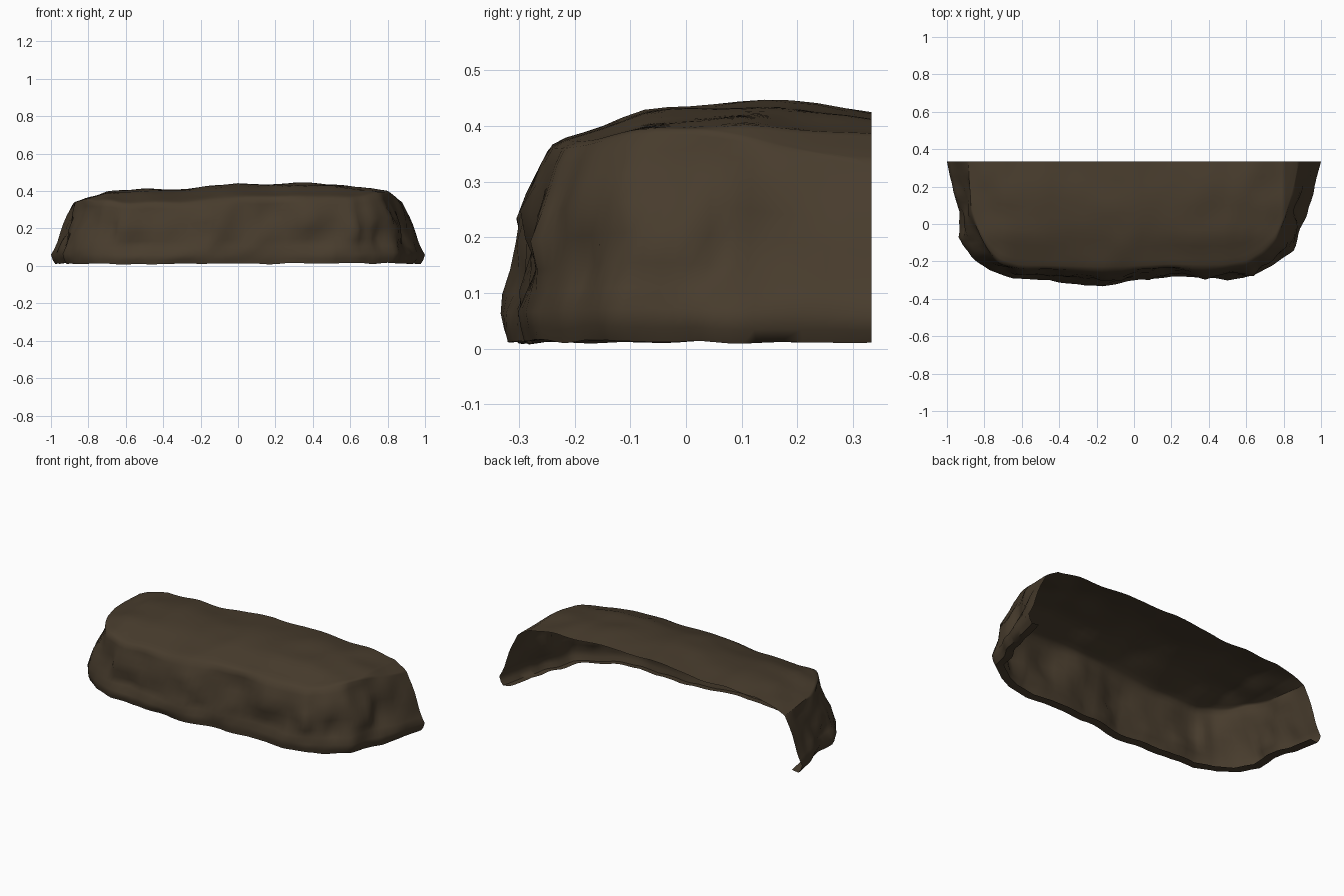
import bpy, bmesh, math
from mathutils import Vector, noise

if "Cube" in bpy.data.objects:
    bpy.data.objects.remove(bpy.data.objects["Cube"])

# Half-rock shell: open at the back and underneath
BACK = 0.333
# paired plan outlines: (foot x, foot y, crest x, crest y), left back round to right back
PLAN = [(-1, .333, -.885, .333), (-.97, .2, -.88, .2), (-.94, .06, -.87, .06),
        (-.935, -.07, -.83, -.06), (-.87, -.17, -.78, -.15), (-.77, -.245, -.72, -.21),
        (-.65, -.3, -.62, -.245), (-.4, -.318, -.4, -.25), (-.17, -.333, -.17, -.255),
        (0, -.312, 0, -.25), (.2, -.283, .2, -.24), (.5, -.303, .48, -.245),
        (.64, -.28, .6, -.22), (.75, -.225, .68, -.17), (.85, -.14, .76, -.09),
        (.91, 0, .81, .03), (.95, .12, .845, .15), (1, .333, .885, .333)]
# wall section: height and how far out from crest to foot line
WALL = [(.012, .8), (.035, .92), (.065, 1), (.1, .84), (.14, .7), (.19, .58),
        (.24, .45), (.29, .28), (.325, .13)]
# top skyline across x, and drop along y
SKY = [(-1, .06), (-.89, .335), (-.82, .365), (-.7, .4), (-.5, .415), (-.3, .412), (-.15, .43),
       (0, .445), (.15, .438), (.33, .449), (.6, .432), (.8, .402), (.88, .345), (1, .07)]
DROP = [(-.34, -.12), (-.25, -.075), (-.15, -.045), (-.06, -.015), (.12, 0), (.22, -.005), (.333, -.02)]


def interp(table, x):
    for (a, fa), (b, fb) in zip(table, table[1:]):
        if x <= b:
            return fa + (fb - fa) * max(0, (x - a) / (b - a))
    return table[-1][1]


def top_z(x, y):
    end = max(0, 1 - max(0, abs(x) - .6) / .25)
    return interp(SKY, x) + interp(DROP, y) * (.35 + .65 * end)


def rough(p, scale, seed):
    return noise.noise(Vector(p) * scale + Vector((seed, seed * 2, 3)))


# subdivide the plan outline into columns
STEPS = 5
cols = []
for a, b in zip(PLAN, PLAN[1:]):
    cols += [[p + (q - p) * i / STEPS for p, q in zip(a, b)] for i in range(STEPS)]
cols.append(PLAN[-1])

bm = bmesh.new()
TOP_ROWS = 14
grid, soften = [], []
for fx, fy, cx, cy in cols:
    column = []
    out = Vector((fx - cx, fy - cy, 0)).normalized()
    free = min(1, max(0, (BACK - fy) / .15))       # keep the cut back edge straight
    crest = top_z(cx, cy)
    # side wall with chipped dents
    for z, k in WALL:
        p = Vector((cx + (fx - cx) * k, cy + (fy - cy) * k, z * crest / .36))
        dent = .045 * rough(p, 5.5, 1) + .022 * rough(p, 13, 4) - .006
        p += out * dent * (.4 if z < .08 else 1) * free
        if z < .05:
            p.z += .009 * rough((fx, fy, 0), 9, 7)
        p.y = min(BACK, max(-BACK, p.y))
        column.append(bm.verts.new(p))
    # narrow lip turned inward under the foot
    lip = column[0].co - out * .045
    lip.y = min(BACK, lip.y) if free else BACK
    lip.z += .006
    column.insert(0, bm.verts.new(lip))
    # top slab running from the crest to the back edge
    for j in range(TOP_ROWS + 1):
        t = (j / TOP_ROWS) ** 1.2
        x, y = cx, cy + (BACK - cy) * t
        z = top_z(x, y) + .010 * rough((x, y, 0), 7, 2) - .002
        column.append(bm.verts.new((x, y, z)))
    grid.append(column)
    soften += column[8:14]

for a, b in zip(grid, grid[1:]):
    for j in range(len(a) - 1):
        bm.faces.new((a[j], b[j], b[j + 1], a[j + 1]))
# round off the crest
soft = [v for v in soften if v.co.y < BACK - .02]
for _ in range(2):
    bmesh.ops.smooth_vert(bm, verts=soft, factor=.5, use_axis_x=True, use_axis_y=True, use_axis_z=True)
bmesh.ops.remove_doubles(bm, verts=bm.verts, dist=.0005)
bmesh.ops.dissolve_degenerate(bm, edges=bm.edges, dist=.0005)

mesh = bpy.data.meshes.new("rock_shell")
bm.to_mesh(mesh)
bm.free()
rock = bpy.data.objects.new("rock_shell", mesh)
bpy.context.collection.objects.link(rock)

# one earthy brown
brown = bpy.data.materials.new("earth brown")
brown.diffuse_color = (.064, .045, .026, 1)
brown.use_nodes = True
brown.node_tree.nodes["Principled BSDF"].inputs["Base Color"].default_value = brown.diffuse_color
mesh.materials.append(brown)

bpy.context.view_layer.objects.active = rock
rock.select_set(True)
bpy.ops.object.shade_smooth_by_angle(angle=math.radians(65))
